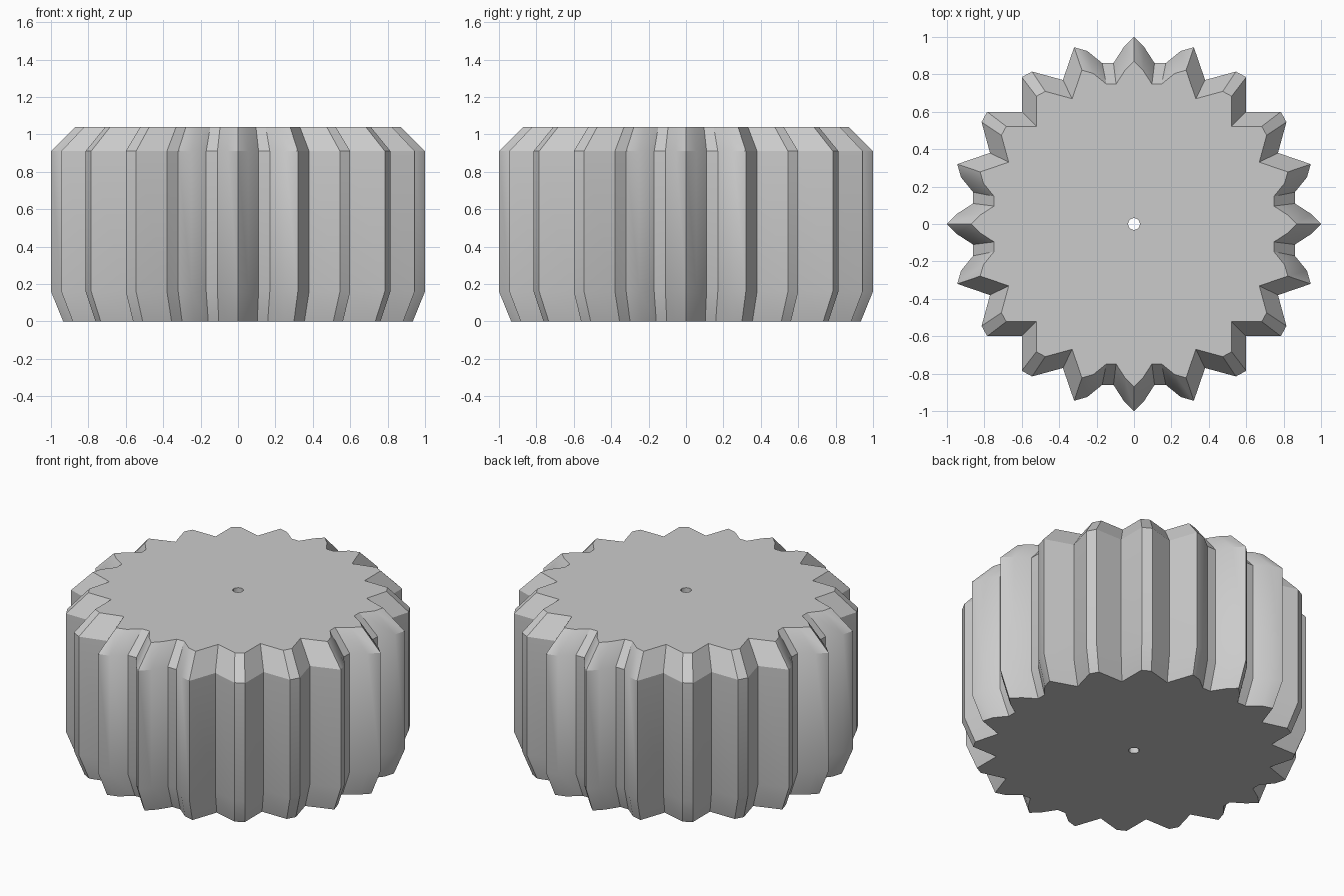
import bpy
import bmesh
import math

# Remove the default cube only
cube = bpy.data.objects.get("Cube")
if cube:
    bpy.data.objects.remove(cube, do_unlink=True)

# Single grey material
grey = bpy.data.materials.new("plain_grey")
grey.use_nodes = True
colour = (0.6, 0.6, 0.6, 1.0)
grey.diffuse_color = colour
grey.node_tree.nodes["Principled BSDF"].inputs["Base Color"].default_value = colour

# One eighth of the toothed outline, from the back tooth to the diagonal notch
eighth = [(0, 1), (0.055, 0.945), (0.11, 0.86), (0.17, 0.86), (0.25, 0.925),
          (0.32, 0.945), (0.38, 0.77), (0.545, 0.815), (0.6, 0.785), (0.6, 0.6)]


def gear_outline():
    """Mirror the eighth across the diagonal, then turn it into four quarters."""
    quarter = eighth + [(y, x) for x, y in reversed(eighth[1:-1])]
    points = []
    for _ in range(4):
        points += quarter
        quarter = [(y, -x) for x, y in quarter]
    return points


def circle(radius, count):
    return [(radius * math.cos(math.tau * i / count),
             radius * math.sin(math.tau * i / count)) for i in range(count)]


def loft(bm, outline, levels):
    """Stack scaled copies of an outline; return the first and last rings."""
    rings = [[bm.verts.new((x * s, y * s, z)) for x, y in outline]
             for z, s in levels]
    for low, high in zip(rings, rings[1:]):
        for i in range(len(outline)):
            j = (i + 1) % len(outline)
            bm.faces.new((low[i], low[j], high[j], high[i]))
    return rings[0], rings[-1]


def ring_edges(bm, ring):
    return [bm.edges.get((a, b)) for a, b in zip(ring, ring[1:] + ring[:1])]


# Toothed body with tapered ends and a small axle hole
height = 1.04
bm = bmesh.new()
body = loft(bm, gear_outline(), [(0, 0.935), (0.16, 1), (0.91, 1), (height, 0.87)])
hole = loft(bm, circle(0.032, 12), [(0, 1), (height, 1)])

# Flat end caps around the hole
for outer, inner, up in zip(body, hole, (-1, 1)):
    bmesh.ops.triangle_fill(bm, use_beauty=True, use_dissolve=False,
                            edges=ring_edges(bm, outer) + ring_edges(bm, inner),
                            normal=(0, 0, up))
bmesh.ops.recalc_face_normals(bm, faces=bm.faces[:])

mesh = bpy.data.meshes.new("gear_wheel")
bm.to_mesh(mesh)
bm.free()
mesh.materials.append(grey)
gear = bpy.data.objects.new("gear_wheel", mesh)
bpy.context.collection.objects.link(gear)

# Smooth the gentle bends, keep the tooth edges crisp
bpy.ops.object.select_all(action="DESELECT")
gear.select_set(True)
bpy.context.view_layer.objects.active = gear
bpy.ops.object.shade_smooth_by_angle(angle=math.radians(30))
